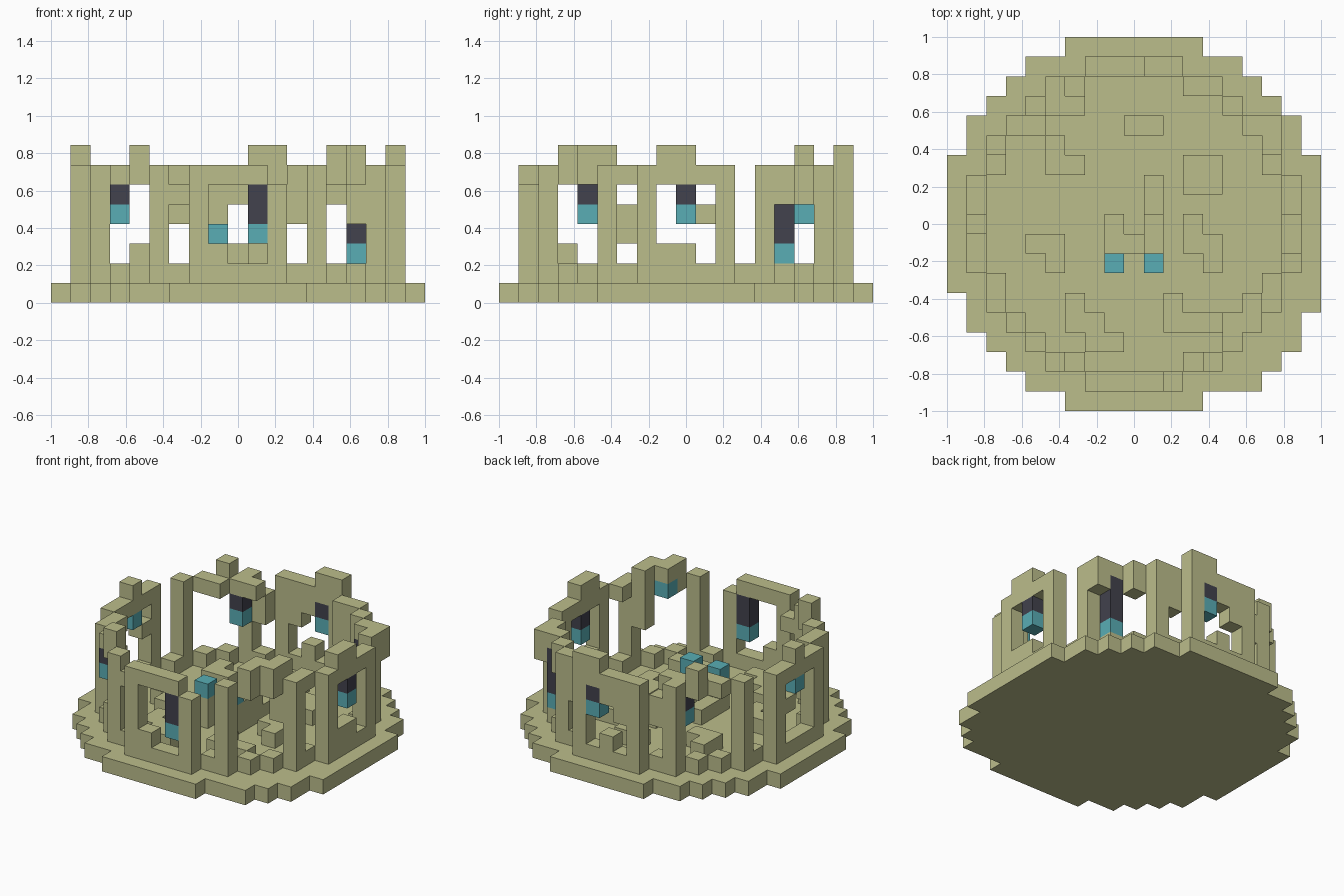
import bpy, bmesh
from mathutils import Vector

cube = bpy.data.objects.get("Cube")
if cube:
    bpy.data.objects.remove(cube)

UNIT = 2 / 19


def material(name, colour):
    mat = bpy.data.materials.new(name)
    mat.use_nodes = True
    mat.diffuse_color = (*colour, 1)
    mat.node_tree.nodes["Principled BSDF"].inputs["Base Color"].default_value = (*colour, 1)
    return mat


STONE = material("olive stone", (0.50, 0.51, 0.26))
TEAL = material("teal glow", (0.10, 0.42, 0.46))
DARK = material("dark iron", (0.054, 0.054, 0.074))

taken = set()
parts = []


def part(name, mat, cells):
    """Claim grid cells for one part; earlier parts keep shared cells."""
    fresh = set(cells) - taken
    taken.update(fresh)
    parts.append((name, mat, fresh))


def column(x, y, low, high):
    return {(x, y, z) for z in range(low, high + 1)}


def mirrored(spots):
    return {(x * a, y * b) for x, y in spots for a in (-1, 1) for b in (-1, 1)}


def stack(spots, low, high):
    return set().union(*(column(x, y, low, high) for x, y in spots))


def build(name, mat, cells):
    """Make a blocky shell showing only the exposed cell faces."""
    bm = bmesh.new()
    for cell in sorted(cells):
        for axis in range(3):
            for side in (-1, 1):
                near = list(cell)
                near[axis] += side
                if tuple(near) in taken:
                    continue
                normal, u, v = Vector(), Vector(), Vector()
                normal[axis] = side / 2
                u[(axis + 1) % 3] = 0.5
                v[(axis + 2) % 3] = side / 2
                mid = Vector(cell) + Vector((0, 0, 0.5)) + normal
                bm.faces.new([bm.verts.new((mid + c) * UNIT)
                              for c in (-u - v, u - v, u + v, v - u)])
    bmesh.ops.remove_doubles(bm, verts=bm.verts, dist=UNIT / 100)
    mesh = bpy.data.meshes.new(name)
    bm.to_mesh(mesh)
    bm.free()
    mesh.materials.append(mat)
    bpy.context.scene.collection.objects.link(bpy.data.objects.new(name, mesh))


# Lanterns: position, glow height, top of the dark cap
lanterns = {
    "front": (1, -8, 3, 5),
    "back": (1, 8, 4, 5),
    "left": (8, 0, 4, 5),
    "right": (-8, 0, 5, 5),
    "front_right": (-6, -5, 4, 5),
    "front_left": (5, -5, 6, 6),
    "back_left": (6, 5, 2, 5),
    "back_right": (-4, 6, 4, 5),
}
for name, (x, y, low, top) in lanterns.items():
    part(name + "_lantern_glow", TEAL, {(x, y, low)})
    if top > low:
        part(name + "_lantern_cap", DARK, column(x, y, low + 1, top))
part("floor_lights", TEAL, {(-1, -2, 3), (1, -2, 3)})

# Round stepped floor, slightly wider at the front left
grid = range(-9, 10)
floor = {(x, y) for x in grid for y in grid if x * x + y * y <= 91}
floor |= {(6, -8), (7, -7), (8, -6), (9, -4)}
part("floor", STONE, stack(floor, 0, 0))

# Ring wall: sill, pillars and broken top rail
ring = {(x, y) for x in grid for y in grid if 57 < x * x + y * y < 70}
part("wall_sill", STONE, stack(ring, 1, 1))
part("pillars", STONE, stack(mirrored([(2, 8), (4, 7), (8, 2), (7, 4)]), 1, 5))
gaps = mirrored([(-3, 7)]) - {(3, 7)} | {(-7, 3), (7, 3), (2, -8)}
part("top_rail", STONE, stack(ring - gaps, 6, 6))

# Lintels and remains of the window frames
part("lintels", STONE,
     stack([(-3, 7), (3, 7)], 4, 5) | column(-1, 8, 4, 5) | column(-7, -3, 3, 4)
     | {(-3, -7, 5), (0, 8, 5), (5, 6, 5), (7, 5, 5), (-8, 1, 4)})
part("sill_rubble", STONE,
     stack([(-5, -6), (-1, -8), (0, 8), (8, 0), (8, -1)], 2, 2))

# Raised stones on the rail and thick inner corners
part("battlements", STONE,
     stack([(1, 8), (2, 8), (8, 0), (8, -1), (-8, 0), (-5, 6), (-5, -6),
            (5, -6), (5, -5), (6, -5), (6, -4)], 7, 7))
part("inner_rail", STONE,
     stack([(-3, 6), (-4, 6), (7, 5), (6, -4), (-5, 5)], 6, 6) | column(6, -4, 4, 5))

# Low broken inner walls
part("centre_ruin", STONE,
     stack([(-1, -2), (1, -2)], 1, 2)
     | stack([(-1, y) for y in (-1, 0)] + [(1, y) for y in (-1, 0, 1, 2)] + [(0, -1)], 1, 1)
     | {(1, -1, 2), (1, 0, 2)})
rubble = [(-5, -1), (-4, -1), (-4, -2), (3, 0), (3, -1), (4, -1), (4, -2),
          (-4, 3), (-3, 3), (-4, 4), (3, 2), (4, 2), (4, 3), (3, 3),
          (0, 5), (1, 5), (-3, -4), (-3, -5), (-2, -5), (-1, -6), (-2, -6),
          (2, -4), (2, -5), (3, -5), (4, -5)]
part("rubble_walls", STONE, stack(rubble, 1, 1))

for entry in parts:
    if entry[2]:
        build(*entry)
